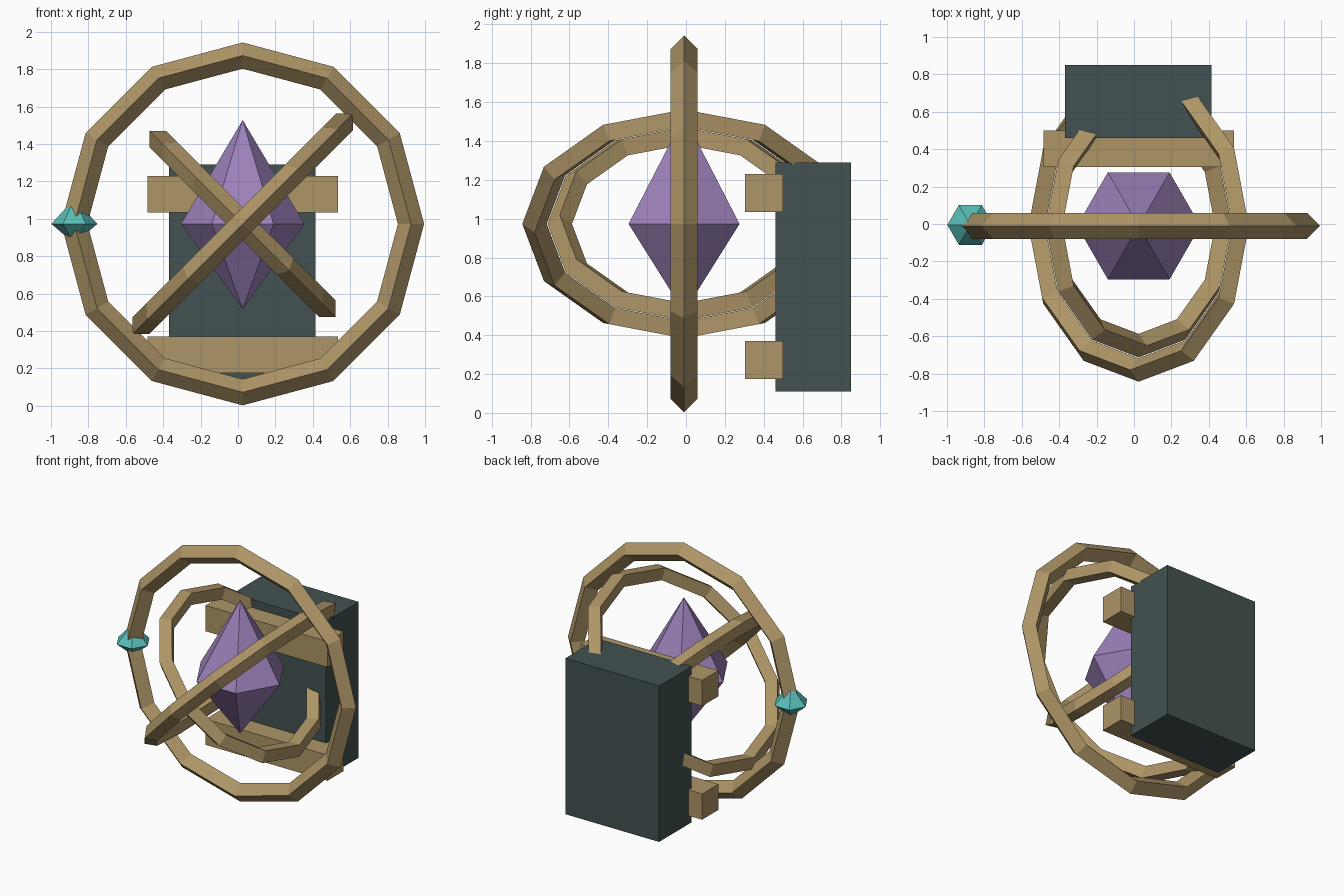
import bpy
from math import radians

cube = bpy.data.objects.get("Cube")
if cube:
    bpy.data.objects.remove(cube, do_unlink=True)


def material(name, rgb):
    m = bpy.data.materials.new(name)
    m.use_nodes = True
    m.diffuse_color = (*rgb, 1)
    m.node_tree.nodes["Principled BSDF"].inputs["Base Color"].default_value = (*rgb, 1)
    return m


brass = material("brass", (0.42, 0.30, 0.134))
slate = material("dark slate", (0.056, 0.084, 0.083))
violet = material("violet crystal", (0.33, 0.22, 0.49))
teal = material("teal gem", (0.10, 0.51, 0.48))

CX, CY, CZ = 0.025, -0.01, 0.973  # common centre of the rings


def finish(name, mat):
    ob = bpy.context.object
    ob.name = ob.data.name = name
    ob.data.materials.clear()
    ob.data.materials.append(mat)
    return ob


def ring(name, radius, thickness, rotation):
    """Twelve-sided ring with a diamond cross-section."""
    bpy.ops.mesh.primitive_torus_add(
        major_segments=12, minor_segments=4, major_radius=radius,
        minor_radius=thickness, location=(CX, CY, CZ),
        rotation=[radians(a) for a in rotation])
    finish(name, brass)


def box(name, mat, low, high):
    mid = [(a + b) / 2 for a, b in zip(low, high)]
    bpy.ops.mesh.primitive_cube_add(size=1, location=mid)
    ob = finish(name, mat)
    ob.scale = [b - a for a, b in zip(low, high)]


def crystal(name, mat, location, radius, up, down):
    """Six-sided double pyramid with corners on the x axis."""
    bpy.ops.mesh.primitive_circle_add(
        vertices=6, radius=radius, location=location, rotation=(0, 0, radians(90)))
    ob = finish(name, mat)
    me = ob.data
    rim = [v.co.copy() for v in me.vertices]
    n = len(rim)
    faces = []
    for i in range(n):
        j = (i + 1) % n
        faces += [(i, j, n), (j, i, n + 1)]
    me.clear_geometry()
    me.from_pydata(rim + [(0, 0, up), (0, 0, -down)], [], faces)
    me.validate()
    me.update()


# Nested rings: one upright, two tilted to cross each other
ring("outer_ring", 0.90, 0.07, (90, 0, 0))
ring("middle_ring", 0.77, 0.063, (0, -45, 0))
ring("inner_ring", 0.64, 0.063, (0, 45, 0))

# Crystal core and the gem riding on the outer ring
crystal("core_crystal", violet, (CX, CY, CZ), 0.33, 0.555, 0.455)
crystal("ring_gem", teal, (CX - 0.90, CY + 0.005, CZ), 0.123, 0.135, 0.105)

# Back pack with its two cross bars
box("back_box", slate, (-0.37, 0.46, 0.11), (0.415, 0.85, 1.29))
for name, z in (("lower_bar", 0.175), ("upper_bar", 1.035)):
    box(name, brass, (-0.485, 0.305, z), (0.535, 0.50, z + 0.195))
